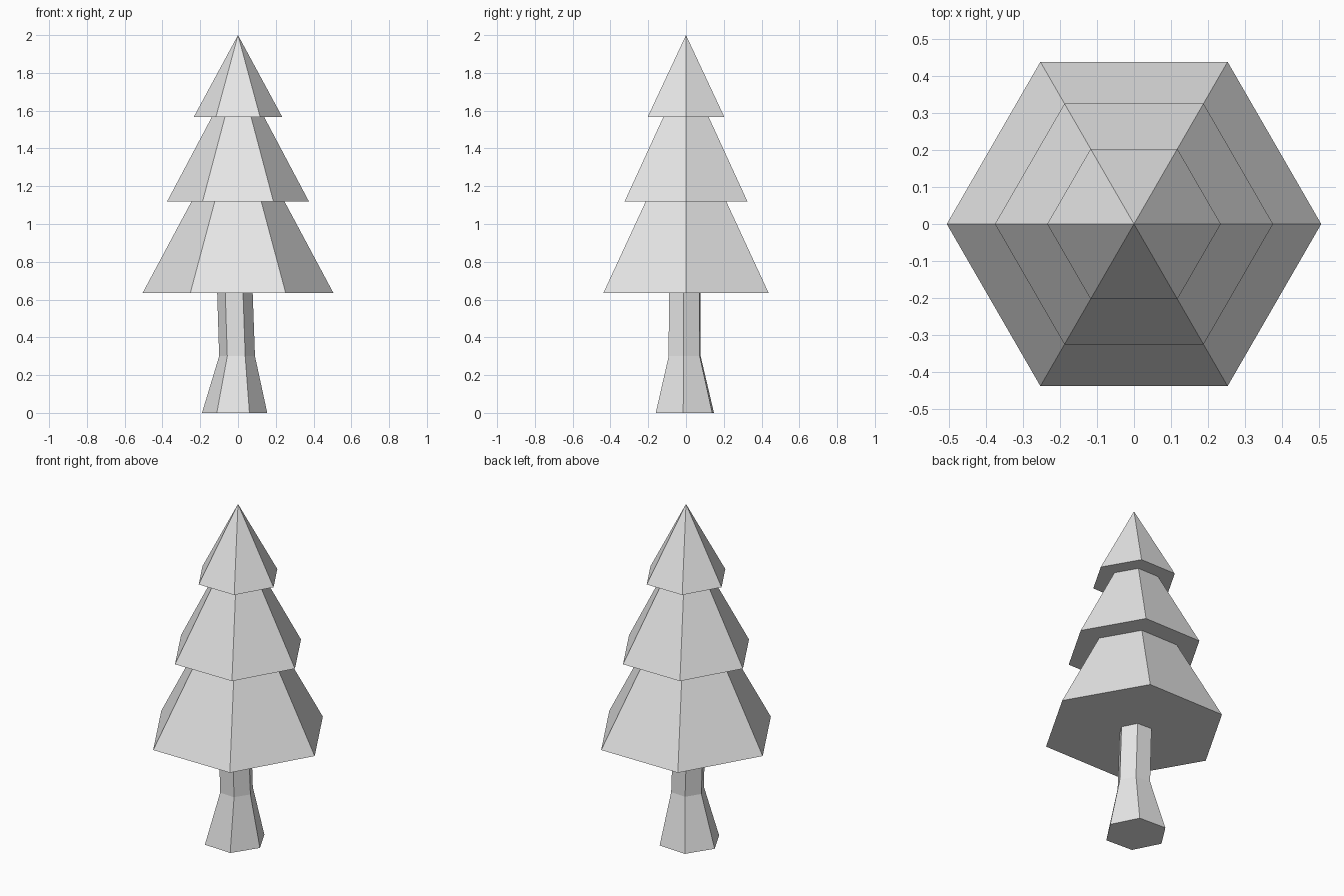
import bpy, bmesh, math

if "Cube" in bpy.data.objects:
    bpy.data.objects.remove(bpy.data.objects["Cube"], do_unlink=True)

grey = bpy.data.materials.new("light_grey")
grey.use_nodes = True
grey.diffuse_color = (0.8, 0.8, 0.8, 1)
grey.node_tree.nodes["Principled BSDF"].inputs["Base Color"].default_value = (0.8, 0.8, 0.8, 1)

SIDES = 6


def loft(name, rings, twist=0):
    """Closed six-sided solid through rings of (x, y, z, radius); radius 0 makes a tip."""
    bm = bmesh.new()
    loops = []
    for x, y, z, r in rings:
        angles = [twist + math.tau * i / SIDES for i in range(SIDES)]
        loops.append([bm.verts.new((x + r * math.cos(a), y + r * math.sin(a), z)) for a in angles])
    for low, high in zip(loops, loops[1:]):
        for i in range(SIDES):
            j = (i + 1) % SIDES
            bm.faces.new((low[i], low[j], high[j], high[i]))
    bm.faces.new(loops[0][::-1])
    bm.faces.new(loops[-1])
    bmesh.ops.remove_doubles(bm, verts=bm.verts, dist=0.0001)
    bmesh.ops.recalc_face_normals(bm, faces=bm.faces)
    mesh = bpy.data.meshes.new(name)
    bm.to_mesh(mesh)
    bm.free()
    mesh.materials.append(grey)
    obj = bpy.data.objects.new(name, mesh)
    bpy.context.collection.objects.link(obj)
    return obj


# Trunk flaring out at the foot
loft("trunk", [(-0.018, -0.006, 0, 0.173),
               (-0.005, -0.007, 0.3, 0.095),
               (-0.017, -0.007, 0.66, 0.094)], math.radians(-3))

# Foliage tiers, the lower two tucked into the one above
loft("lower_foliage", [(0, 0, 0.635, 0.505), (0, 0, 1.14, 0.235)])
loft("middle_foliage", [(0, 0, 1.12, 0.375), (0, 0, 1.59, 0.126)])
loft("top_foliage", [(0, 0, 1.567, 0.234), (0, 0, 2, 0)])
